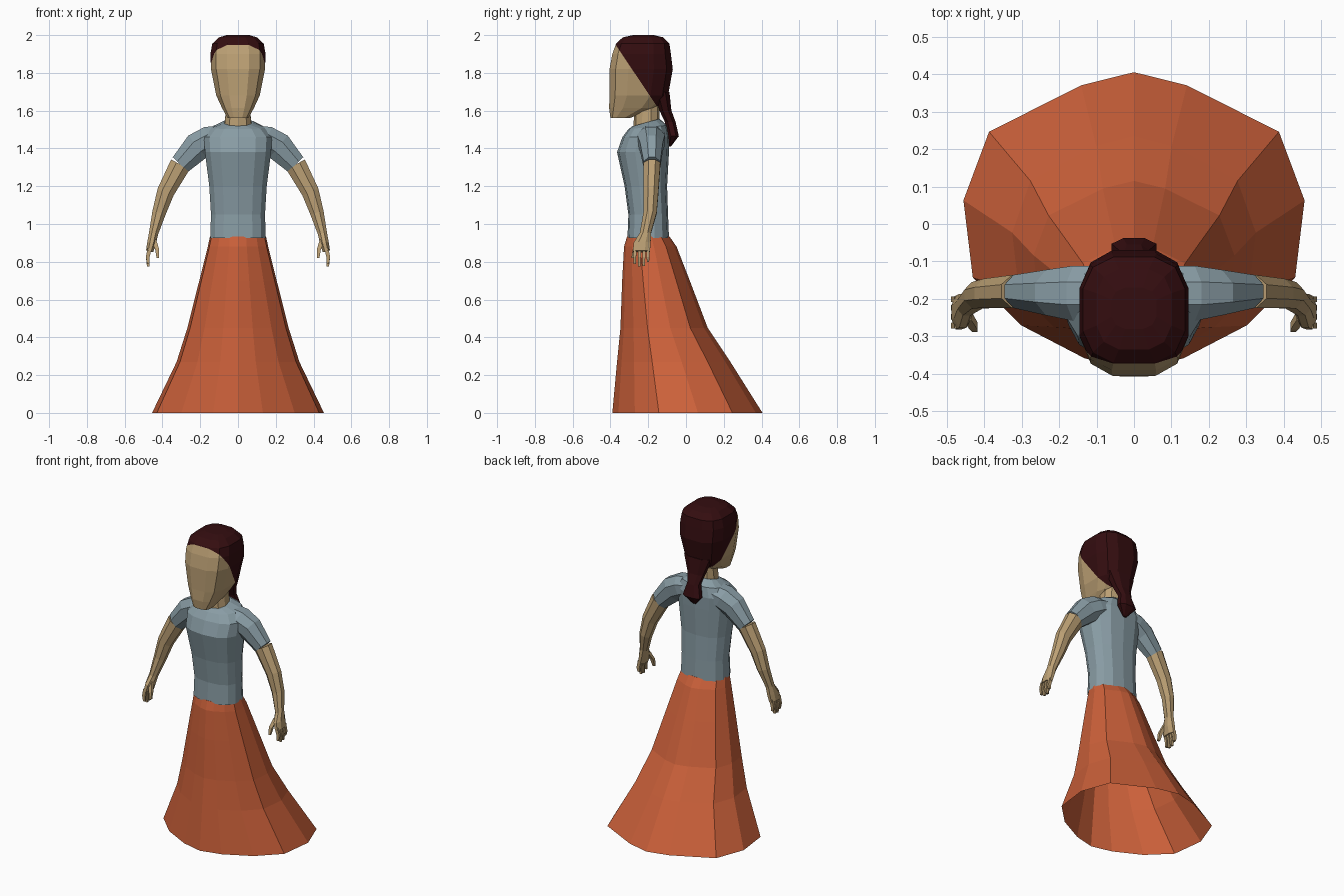
import bpy, bmesh, math
from mathutils import Vector

if "Cube" in bpy.data.objects:
    bpy.data.objects.remove(bpy.data.objects["Cube"])


def material(name, rgb):
    m = bpy.data.materials.new(name)
    m.diffuse_color = (*rgb, 1)
    m.use_nodes = True
    m.node_tree.nodes["Principled BSDF"].inputs["Base Color"].default_value = m.diffuse_color
    return m


SKIN = material("skin", (0.50, 0.35, 0.175))
SHIRT = material("blue grey cloth", (0.25, 0.335, 0.375))
SKIRT = material("orange cloth", (0.60, 0.118, 0.042))
HAIR = material("dark hair", (0.034, 0.004, 0.005))


def finish(bm, name, mats, mirror=False):
    bmesh.ops.recalc_face_normals(bm, faces=bm.faces)
    me = bpy.data.meshes.new(name)
    bm.to_mesh(me)
    bm.free()
    for m in mats:
        me.materials.append(m)
    ob = bpy.data.objects.new(name, me)
    bpy.context.collection.objects.link(ob)
    if mirror:
        mod = ob.modifiers.new("mirror", 'MIRROR')
        mod.use_mirror_merge = False
    return ob


def loft(bm, rings, start=True, end=True):
    """Skin a list of closed point rings, with optional end caps."""
    vs = [[bm.verts.new(p) for p in r] for r in rings]
    for a, b in zip(vs, vs[1:]):
        for i in range(len(a)):
            j = (i + 1) % len(a)
            bm.faces.new((a[i], a[j], b[j], b[i]))
    if start:
        bm.faces.new(vs[0])
    if end:
        bm.faces.new(vs[-1])


def rounded(n, p):
    """Unit rounded-box section: x in -1..1, depth t in 0..1."""
    pts = []
    for i in range(n):
        a = 2 * math.pi * (i + 0.5) / n
        c, s = math.cos(a), math.sin(a)
        pts.append((math.copysign(abs(c) ** (2 / p), c), math.copysign(abs(s) ** (2 / p), s)))
    mx, my = max(x for x, y in pts), max(y for x, y in pts)
    return [(x / mx, 0.5 + 0.5 * y / my) for x, y in pts]


def stack(section, rows):
    """Rows are z, half width, front y, back y and optional tilt."""
    rings = []
    for z, w, yf, yb, *tilt in rows:
        k = tilt[0] if tilt else 0
        rings.append([(x * w, yf + t * (yb - yf), z + k * (t - 0.5)) for x, t in section])
    return rings


def tube(rows, n=8):
    """Rows are x, y, z, radius across and radius in depth."""
    rings = []
    for i, (x, y, z, ra, rb) in enumerate(rows):
        a, b = rows[max(i - 1, 0)], rows[min(i + 1, len(rows) - 1)]
        d = Vector((b[0] - a[0], 0, b[2] - a[2])).normalized()
        u = Vector((-d.z, 0, d.x))
        ring = []
        for k in range(n):
            ang = 2 * math.pi * (k + 0.5) / n
            ring.append(Vector((x, y, z)) + u * ra * math.cos(ang) * 1.06
                        + Vector((0, rb * math.sin(ang) * 1.06, 0)))
        rings.append(ring)
    return rings


# Skirt with a train, open at the hem
half = [(0, 1), (.31, .956), (.85, .8), (1, .57), (.945, .31), (.66, .15), (.29, .04), (0, 0)]
hem = half + [(-x, t) for x, t in half[-2:0:-1]]
bm = bmesh.new()
loft(bm, stack(hem, [
    (0, .455, -.39, .405), (.27, .325, -.365, .235), (.45, .268, -.347, .115),
    (.70, .205, -.338, .02), (.88, .16, -.328, -.05), (.935, .148, -.312, -.088)]), start=False)
finish(bm, "skirt", [SKIRT])

# Shirt body, with a neckline that dips at the front
bm = bmesh.new()
loft(bm, stack(rounded(14, 2.5), [
    (.925, .147, -.31, -.09), (1.05, .143, -.305, -.095), (1.2, .152, -.325, -.10),
    (1.38, .175, -.365, -.09), (1.46, .18, -.337, -.088), (1.512, .14, -.305, -.10, .02),
    (1.537, .08, -.285, -.14, .04)]), start=False)
finish(bm, "shirt_body", [SHIRT])

# Neck
bm = bmesh.new()
loft(bm, stack(rounded(10, 2.2), [
    (1.48, .08, -.28, -.14), (1.54, .07, -.277, -.14, .03), (1.64, .06, -.275, -.14)]))
finish(bm, "neck", [SKIN])

# Head, cut along a slanted hairline
bm = bmesh.new()
loft(bm, stack(rounded(12, 2.9), [
    (1.56, .055, -.40, -.30), (1.615, .085, -.407, -.16), (1.68, .115, -.405, -.095),
    (1.82, .143, -.405, -.07), (1.90, .146, -.39, -.08), (1.955, .136, -.37, -.088),
    (1.988, .10, -.335, -.12), (2.0, .06, -.28, -.17)]))
co, no = Vector((0, -.37, 1.945)), Vector((0, .35, .235)).normalized()
bmesh.ops.bisect_plane(bm, geom=bm.verts[:] + bm.edges[:] + bm.faces[:], plane_co=co, plane_no=no)
for f in bm.faces:
    f.material_index = int((f.calc_center_median() - co).dot(no) > 0)
finish(bm, "head", [SKIN, HAIR])

# Ponytail
bm = bmesh.new()
loft(bm, stack(rounded(8, 2.4), [
    (1.70, .09, -.17, -.088), (1.60, .055, -.14, -.077), (1.54, .04, -.112, -.055),
    (1.465, .06, -.095, -.038), (1.41, .012, -.09, -.08)]))
finish(bm, "ponytail", [HAIR])

# Sleeves
cuff = (.305, -.18, 1.315, .057, .045)
bm = bmesh.new()
loft(bm, tube([(.09, -.185, 1.465, .06, .075), (.15, -.185, 1.445, .075, .075),
               (.215, -.183, 1.41, .077, .062), cuff]))
finish(bm, "sleeve", [SHIRT], True)

# Arms and palms
bm = bmesh.new()
loft(bm, tube([cuff, (.383, -.185, 1.17, .047, .04), (.418, -.19, 1.06, .037, .036),
               (.447, -.215, .95, .025, .03), (.457, -.232, .90, .024, .046),
               (.468, -.236, .855, .02, .046)]))
finish(bm, "arm", [SKIN], True)

# Fingers and thumb
bm = bmesh.new()
for y, tip in ((-.271, .79), (-.247, .775), (-.223, .778), (-.201, .80)):
    loft(bm, tube([(.468, y, .87, .014, .011), (.478, y, .825, .013, .010),
                   (.475, y, tip, .009, .008)], 4))
loft(bm, tube([(.445, -.245, .915, .016, .016), (.428, -.272, .865, .014, .013),
               (.424, -.282, .82, .009, .009)], 4))
finish(bm, "fingers", [SKIN], True)
